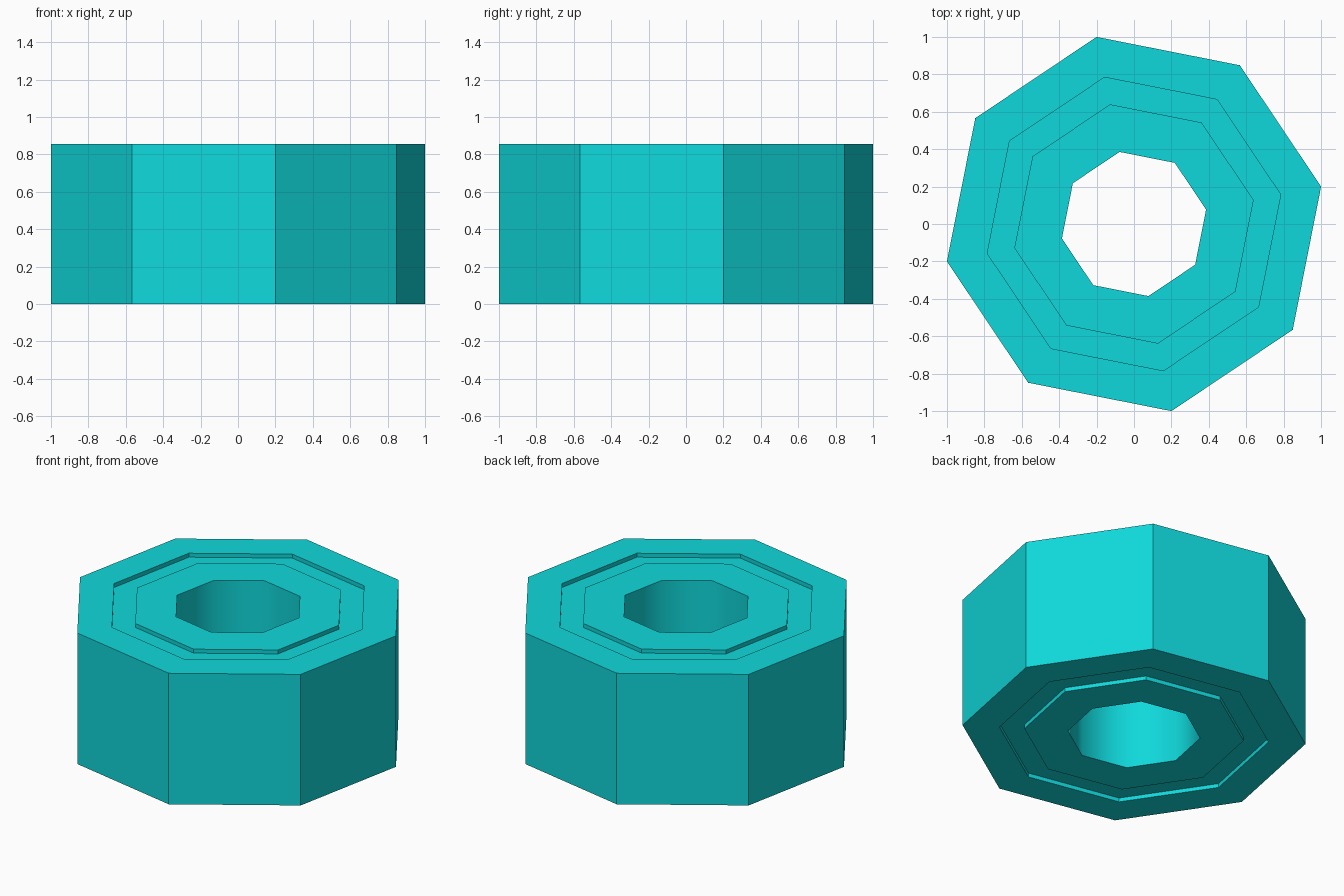
import bpy, bmesh, math

if "Cube" in bpy.data.objects:
    bpy.data.objects.remove(bpy.data.objects["Cube"])

SIDES = 8
TURN = math.atan2(0.2, 1.0)
HEIGHT = 0.855
GROOVE = 0.026
R_OUT, R_GROOVE_OUT, R_GROOVE_IN, R_HOLE = 1.02, 0.80, 0.652, 0.393

# Cross-section (radius, z), counter-clockwise, with a shallow groove top and bottom
profile = [
    (R_HOLE, 0), (R_GROOVE_IN, 0), (R_GROOVE_IN, GROOVE), (R_GROOVE_OUT, GROOVE),
    (R_GROOVE_OUT, 0), (R_OUT, 0), (R_OUT, HEIGHT), (R_GROOVE_OUT, HEIGHT),
    (R_GROOVE_OUT, HEIGHT - GROOVE), (R_GROOVE_IN, HEIGHT - GROOVE),
    (R_GROOVE_IN, HEIGHT), (R_HOLE, HEIGHT),
]

# Revolve the section around z in eight flat sides
bm = bmesh.new()
loops = []
for i in range(SIDES):
    a = TURN + i * math.tau / SIDES
    loops.append([bm.verts.new((r * math.cos(a), r * math.sin(a), z)) for r, z in profile])
n = len(profile)
for i in range(SIDES):
    a, b = loops[i], loops[(i + 1) % SIDES]
    for j in range(n):
        k = (j + 1) % n
        face = bm.faces.new((a[j], b[j], b[k], a[k]))
        face.smooth = j == n - 1  # only the bore is smooth shaded
bmesh.ops.recalc_face_normals(bm, faces=bm.faces)

mesh = bpy.data.meshes.new("bearing_ring")
bm.to_mesh(mesh)
bm.free()
ring = bpy.data.objects.new("bearing_ring", mesh)
bpy.context.collection.objects.link(ring)

# Turquoise material
mat = bpy.data.materials.new("turquoise")
mat.diffuse_color = (0.005, 0.69, 0.71, 1)
mat.use_nodes = True
mat.node_tree.nodes["Principled BSDF"].inputs["Base Color"].default_value = mat.diffuse_color
mesh.materials.append(mat)
